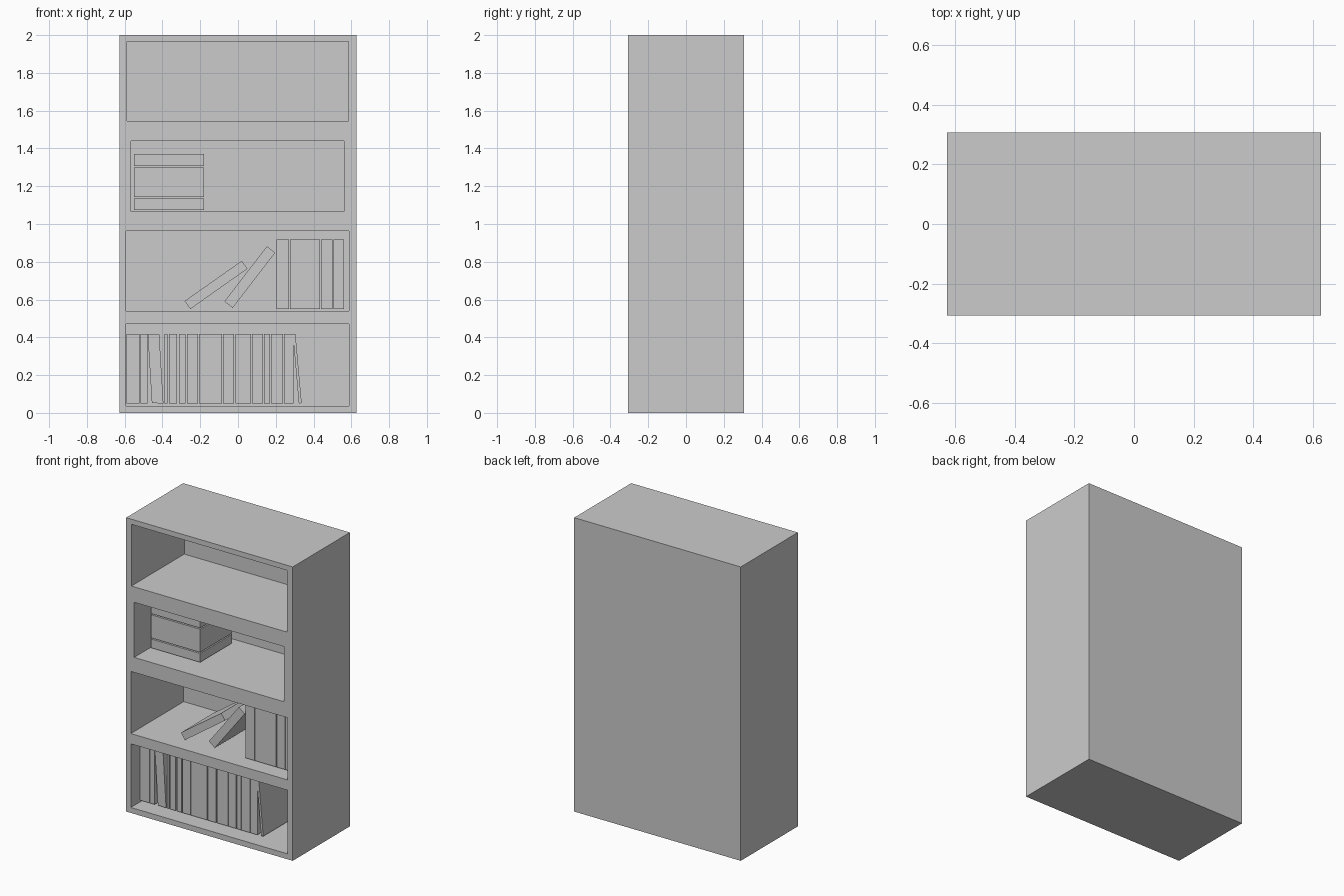
import bpy

if "Cube" in bpy.data.objects:
    bpy.data.objects.remove(bpy.data.objects["Cube"])


def prism(name, profile, y0, y1):
    """Extrude a counter-clockwise front-view (x, z) outline from y0 to y1."""
    n = len(profile)
    verts = [(x, y, z) for y in (y0, y1) for x, z in profile]
    faces = [tuple(range(n)), tuple(reversed(range(n, 2 * n)))]
    faces += [(i, i + n, (i + 1) % n + n, (i + 1) % n) for i in range(n)]
    mesh = bpy.data.meshes.new(name)
    mesh.from_pydata(verts, [], faces)
    obj = bpy.data.objects.new(name, mesh)
    bpy.context.collection.objects.link(obj)
    return obj


def box(name, x0, x1, z0, z1, y0, y1):
    return prism(name, [(x0, z0), (x1, z0), (x1, z1), (x0, z1)], y0, y1)


# Cabinet block with four compartments cut into the front
cabinet = box("cabinet", -0.627, 0.627, 0, 2, -0.307, 0.307)
openings = [
    (-0.592, 0.588, 0.037, 0.47),
    (-0.592, 0.588, 0.54, 0.963),
    (-0.567, 0.562, 1.065, 1.44),
    (-0.588, 0.585, 1.545, 1.965),
]
bpy.context.view_layer.objects.active = cabinet
for i, rect in enumerate(openings):
    cutter = box(f"compartment_cutter_{i}", *rect, -0.4, 0.262)
    cutter.hide_render = True
    mod = cabinet.modifiers.new("compartment", "BOOLEAN")
    mod.operation = "DIFFERENCE"
    mod.solver = "EXACT"
    mod.object = cutter
    bpy.ops.object.modifier_apply(modifier=mod.name)
    bpy.data.objects.remove(cutter)

# All books share the same front and back planes on a shelf
FRONT, BACK = -0.21, 0.133

# Bottom shelf: row of upright books
bottom_row = [
    (-0.589, -0.521), (-0.516, -0.48), (-0.388, -0.374), (-0.366, -0.322),
    (-0.312, -0.278), (-0.27, -0.211), (-0.206, -0.085), (-0.079, -0.02),
    (-0.012, 0.07), (0.075, 0.133), (0.138, 0.17), (0.175, 0.238),
    (0.243, 0.293),
]
for i, (x0, x1) in enumerate(bottom_row):
    box(f"bottom_book_{i}", x0, x1, 0.05, 0.418, FRONT, BACK)

# Third shelf: upright books at the right
for i, (x0, x1) in enumerate([(0.205, 0.27), (0.275, 0.435), (0.44, 0.5), (0.505, 0.562)]):
    box(f"upright_book_{i}", x0, x1, 0.55, 0.918, FRONT, BACK)

# Tilted books on the lower two shelves
tilted = [
    [(-0.456, 0.052), (-0.395, 0.05), (-0.417, 0.417), (-0.478, 0.417)],
    [(0.322, 0.05), (0.337, 0.052), (0.304, 0.418), (0.29, 0.417)],
    [(-0.252, 0.55), (0.05, 0.763), (0.02, 0.805), (-0.283, 0.592)],
    [(-0.028, 0.556), (0.197, 0.848), (0.153, 0.882), (-0.072, 0.59)],
]
for i, outline in enumerate(tilted):
    prism(f"tilted_book_{i}", outline, FRONT, BACK)

# Second shelf: stack of flat books
for i, (z0, z1) in enumerate([(1.075, 1.135), (1.143, 1.3), (1.308, 1.37)]):
    box(f"stacked_book_{i}", -0.55, -0.18, z0, z1, -0.15, 0.193)
